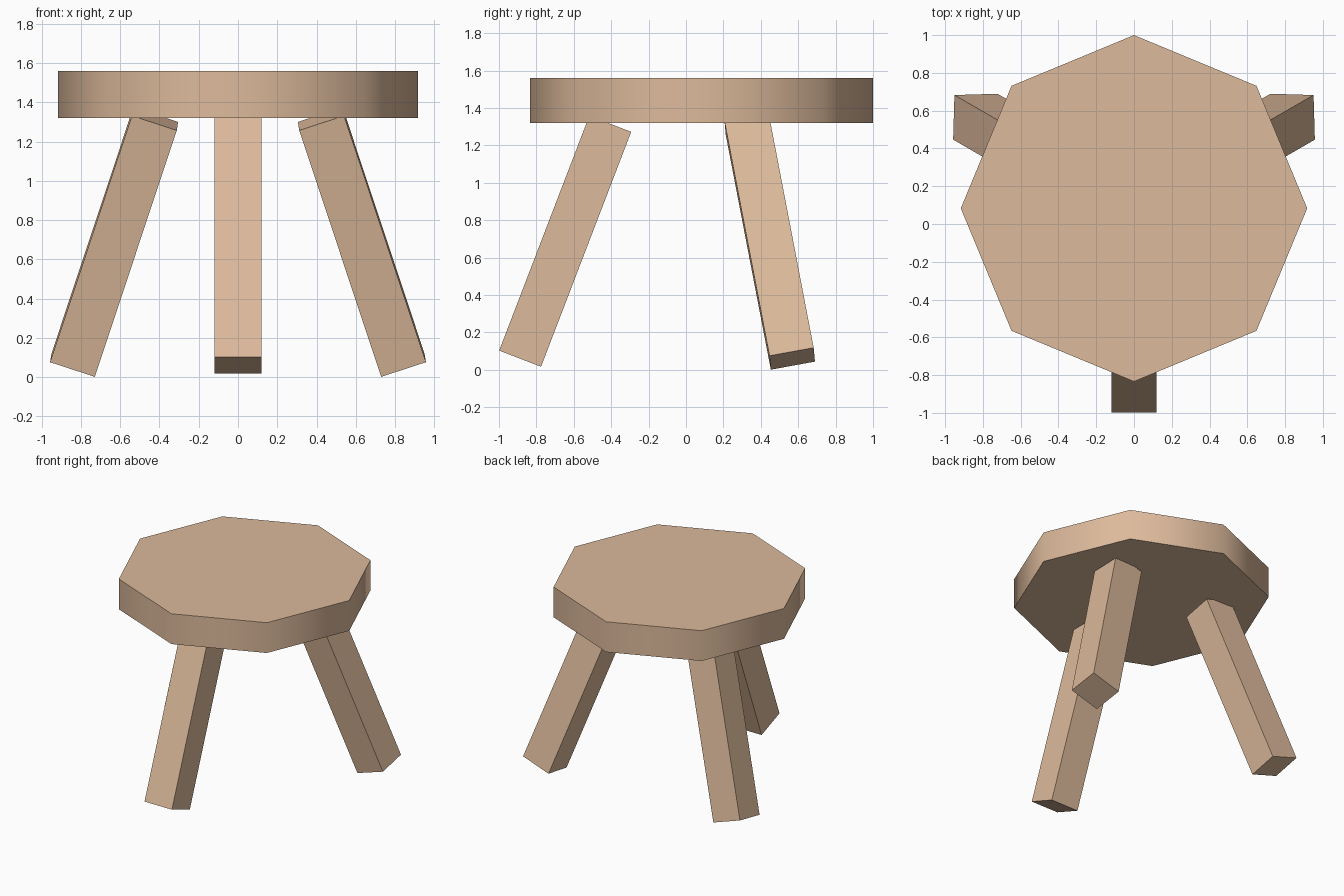
import bpy, math
from mathutils import Vector, Matrix

if "Cube" in bpy.data.objects:
    bpy.data.objects.remove(bpy.data.objects["Cube"])

CY = 0.083            # stool centre in y
TILT = math.radians(21.0)
LEG_W, LEG_LEN = 0.24, 1.345

wood = bpy.data.materials.new("light wood")
wood.diffuse_color = (0.72, 0.49, 0.33, 1)
wood.use_nodes = True
wood.node_tree.nodes["Principled BSDF"].inputs["Base Color"].default_value = wood.diffuse_color

# Octagonal seat, one corner on the y axis, smooth rim and flat top
bpy.ops.mesh.primitive_cylinder_add(vertices=8, radius=0.917, depth=0.24,
                                    location=(0, CY, 1.44))
seat = bpy.context.object
seat.name = "seat"
seat.data.materials.append(wood)
bpy.ops.object.shade_smooth_by_angle(angle=math.radians(60))


# Square leg splayed outwards; its foot sits in the given direction
def leg(name, degrees):
    a = math.radians(degrees)
    out = Vector((math.cos(a), math.sin(a), 0))
    up = Vector((0, 0, math.cos(TILT))) - out * math.sin(TILT)
    foot = Vector((0, CY, 0.06)) + out * 0.97
    rot = Vector((0, 0, 1)).rotation_difference(up).to_matrix().to_4x4()
    bpy.ops.mesh.primitive_cube_add(size=1)
    ob = bpy.context.object
    ob.name = name
    ob.data.transform(Matrix.Translation(foot + up * LEG_LEN / 2) @ rot
                      @ Matrix.Diagonal((LEG_W, LEG_W, LEG_LEN, 1)))
    ob.data.materials.append(wood)


leg("front_leg", -90)
leg("back_right_leg", 30)
leg("back_left_leg", 150)
